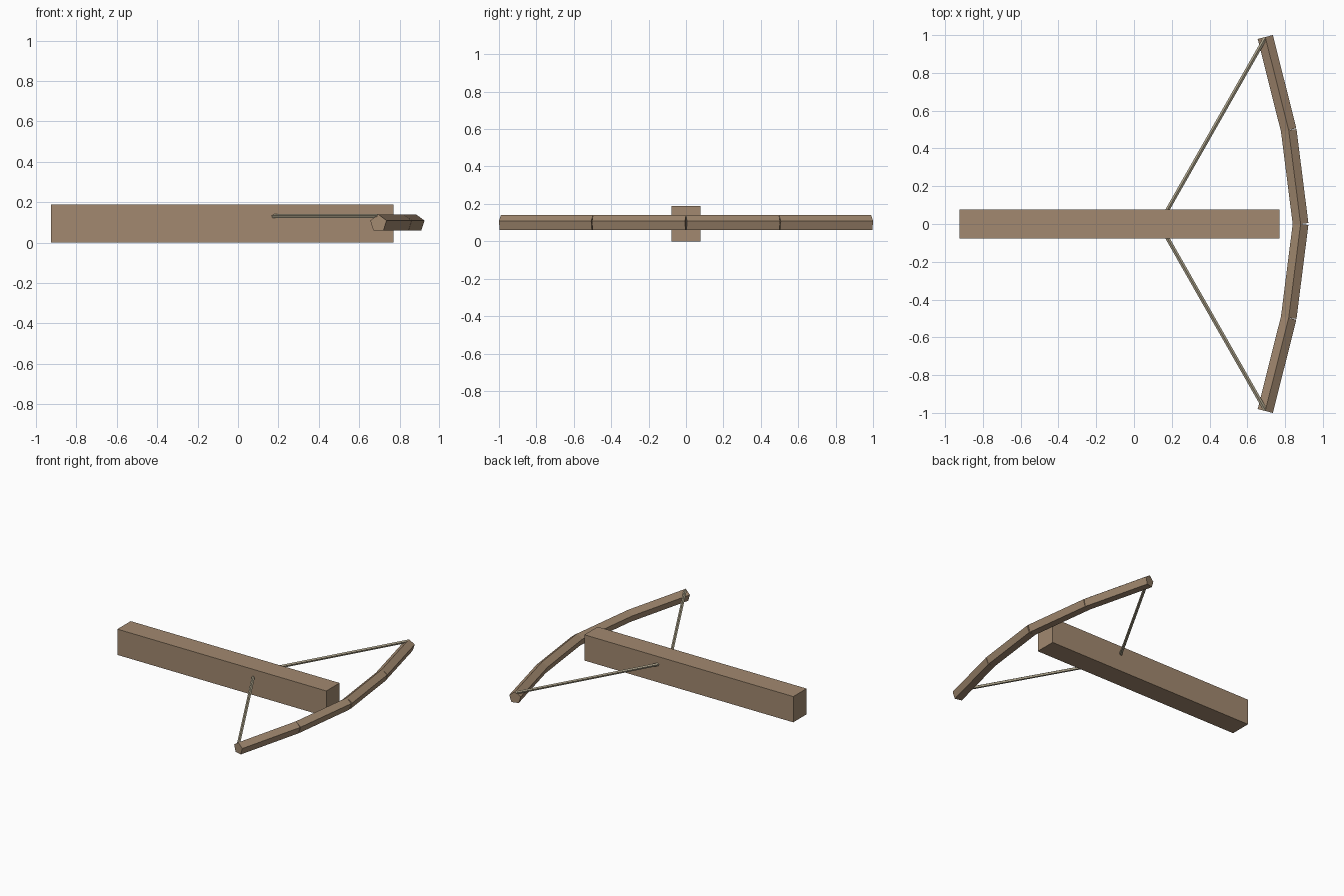
import bpy, math
from mathutils import Vector

if "Cube" in bpy.data.objects:
    bpy.data.objects.remove(bpy.data.objects["Cube"])


def material(name, rgb):
    m = bpy.data.materials.new(name)
    m.diffuse_color = (*rgb, 1)
    m.use_nodes = True
    m.node_tree.nodes["Principled BSDF"].inputs["Base Color"].default_value = m.diffuse_color
    return m


wood = material("wood", (0.36, 0.25, 0.16))
cord = material("cord", (0.42, 0.37, 0.26))


def rod(name, a, b, radius, mat, sides=5):
    """Prism from a to b with one ridge of its cross-section pointing up."""
    a, b = Vector(a), Vector(b)
    d = (b - a).normalized()
    side = d.cross(Vector((0, 0, 1))).normalized()
    up = side.cross(d)
    verts = []
    for p in (a, b):
        for i in range(sides):
            t = 2 * math.pi * i / sides
            verts.append(p + radius * (math.cos(t) * up + math.sin(t) * side))
    faces = [(i, (i + 1) % sides, sides + (i + 1) % sides, sides + i) for i in range(sides)]
    faces += [tuple(reversed(range(sides))), tuple(range(sides, 2 * sides))]
    me = bpy.data.meshes.new(name)
    me.from_pydata(verts, [], faces)
    me.materials.append(mat)
    ob = bpy.data.objects.new(name, me)
    bpy.context.collection.objects.link(ob)
    # outward normals
    import bmesh
    bm = bmesh.new()
    bm.from_mesh(me)
    bmesh.ops.recalc_face_normals(bm, faces=bm.faces)
    bm.to_mesh(me)
    bm.free()
    return ob


# Stock: long square beam
bpy.ops.mesh.primitive_cube_add(size=1, location=(-0.077, 0, 0.0945))
stock = bpy.context.object
stock.name = "stock"
stock.scale = (1.696, 0.154, 0.189)
stock.data.materials.append(wood)

# Bow limbs and string, repeated on both sides
for s, label in ((1, "back"), (-1, "front")):
    center, bend, tip = (0.882, 0, 0.096), (0.819, s * 0.497, 0.096), (0.695, s * 0.99, 0.096)
    rod(f"inner_limb_{label}", center, bend, 0.0437, wood)
    rod(f"outer_limb_{label}", bend, tip, 0.0437, wood)
    rod(f"string_{label}", (0.695, s * 0.985, 0.13), (0.16, s * 0.045, 0.13), 0.011, cord)
